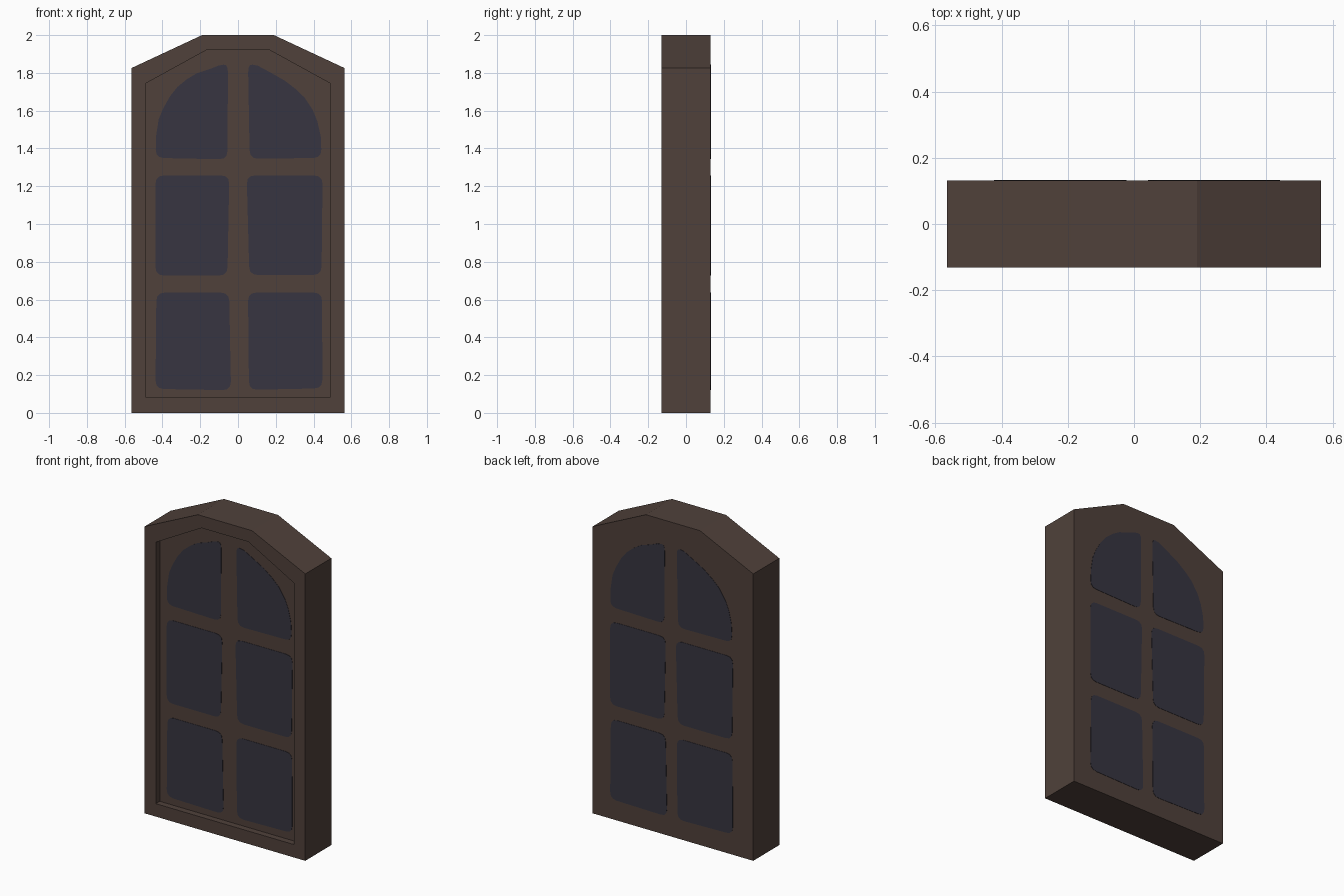
import bpy, bmesh, math
from mathutils import Vector

if "Cube" in bpy.data.objects:
    bpy.data.objects.remove(bpy.data.objects["Cube"])


def material(name, rgb):
    m = bpy.data.materials.new(name)
    m.diffuse_color = (*rgb, 1)
    m.use_nodes = True
    m.node_tree.nodes["Principled BSDF"].inputs["Base Color"].default_value = m.diffuse_color
    return m


WOOD = material("dark brown wood", (0.080, 0.053, 0.043))
GLASS = material("dark blue glass", (0.038, 0.036, 0.053))


def finish(bm, name, mat):
    bmesh.ops.recalc_face_normals(bm, faces=bm.faces)
    me = bpy.data.meshes.new(name)
    bm.to_mesh(me)
    bm.free()
    me.materials.append(mat)
    ob = bpy.data.objects.new(name, me)
    bpy.context.collection.objects.link(ob)
    return ob


def ring(bm, pts, y):
    return [bm.verts.new((x, y, z)) for x, z in pts]


def bridge(bm, a, b):
    n = len(a)
    for i in range(n):
        bm.faces.new((a[i], a[(i + 1) % n], b[(i + 1) % n], b[i]))


def arch(w, z0, z1, tw, z2):
    return [(-w, z0), (w, z0), (w, z1), (tw, z2), (-tw, z2), (-w, z1)]


def rounded(pts, r, seg=3):
    """Round every corner with a short curve, limited by the edge lengths."""
    out, n = [], len(pts)
    for i in range(n):
        p, a, b = (Vector(pts[j % n]) for j in (i, i - 1, i + 1))
        da, db = a - p, b - p
        if da.angle(db) > 2.2:          # keep soft arch points as they are
            out.append(tuple(p))
            continue
        s = p + da.normalized() * min(r, da.length * .45)
        e = p + db.normalized() * min(r, db.length * .45)
        for k in range(seg + 1):
            t = k / seg
            out.append(tuple(s * (1 - t) ** 2 + p * 2 * t * (1 - t) + e * t * t))
    return out


# Frame: arched slab with a recessed front panel
HALF, RECESS = 0.131, 0.04
outer = arch(0.565, 0, 1.825, 0.19, 2.0)
inner = arch(0.487, 0.082, 1.745, 0.165, 1.922)
bm = bmesh.new()
back = ring(bm, outer, HALF)
front = ring(bm, outer, -HALF)
lip = ring(bm, inner, -HALF)
panel = ring(bm, inner, -HALF + RECESS)
bm.faces.new(back)
bridge(bm, back, front)
bridge(bm, front, lip)
bridge(bm, lip, panel)
bm.faces.new(panel)
finish(bm, "window_frame", WOOD)

# Pane outlines as seen from the front
left_arch = [(-.437, 1.35), (-.056, 1.342), (-.053, 1.848), (-.105, 1.838), (-.15, 1.82),
             (-.22, 1.797), (-.27, 1.767), (-.32, 1.726), (-.36, 1.676),
             (-.397, 1.61), (-.42, 1.554), (-.433, 1.47)]
right_arch = [(.443, 1.35), (.062, 1.345), (.053, 1.848), (.105, 1.838), (.17, 1.803),
              (.246, 1.76), (.305, 1.715), (.352, 1.67), (.395, 1.605),
              (.42, 1.544), (.438, 1.465)]
panes = {
    "upper_left": left_arch,
    "upper_right": right_arch,
    "middle_left": [(-.437, .727), (-.056, .727), (-.046, 1.257), (-.437, 1.257)],
    "middle_right": [(.06, .73), (.442, .73), (.448, 1.257), (.046, 1.257)],
    "lower_left": [(-.437, .127), (-.037, .12), (-.047, .637), (-.432, .637)],
    "lower_right": [(.058, .122), (.447, .13), (.445, .637), (.053, .637)],
}


def plate(name, pts, y, out):
    """Thin glass plate lying on the wood, facing the direction out (-1 or 1)."""
    bm = bmesh.new()
    a, b = ring(bm, pts, y - out * .002), ring(bm, pts, y + out * .002)
    bridge(bm, a, b)
    bm.faces.new(a)
    bm.faces.new(b)
    finish(bm, name, GLASS)


for name, pts in panes.items():
    shape = rounded(pts, 0.045)
    plate("front_pane_" + name, shape, -HALF + RECESS, -1)
    # The back panes are mirrored; those on one side sit closer to the middle
    shift = 0.025 if "right" in name else 0.004
    plate("back_pane_" + name, [(-(x - shift), z) for x, z in shape], HALF, 1)
